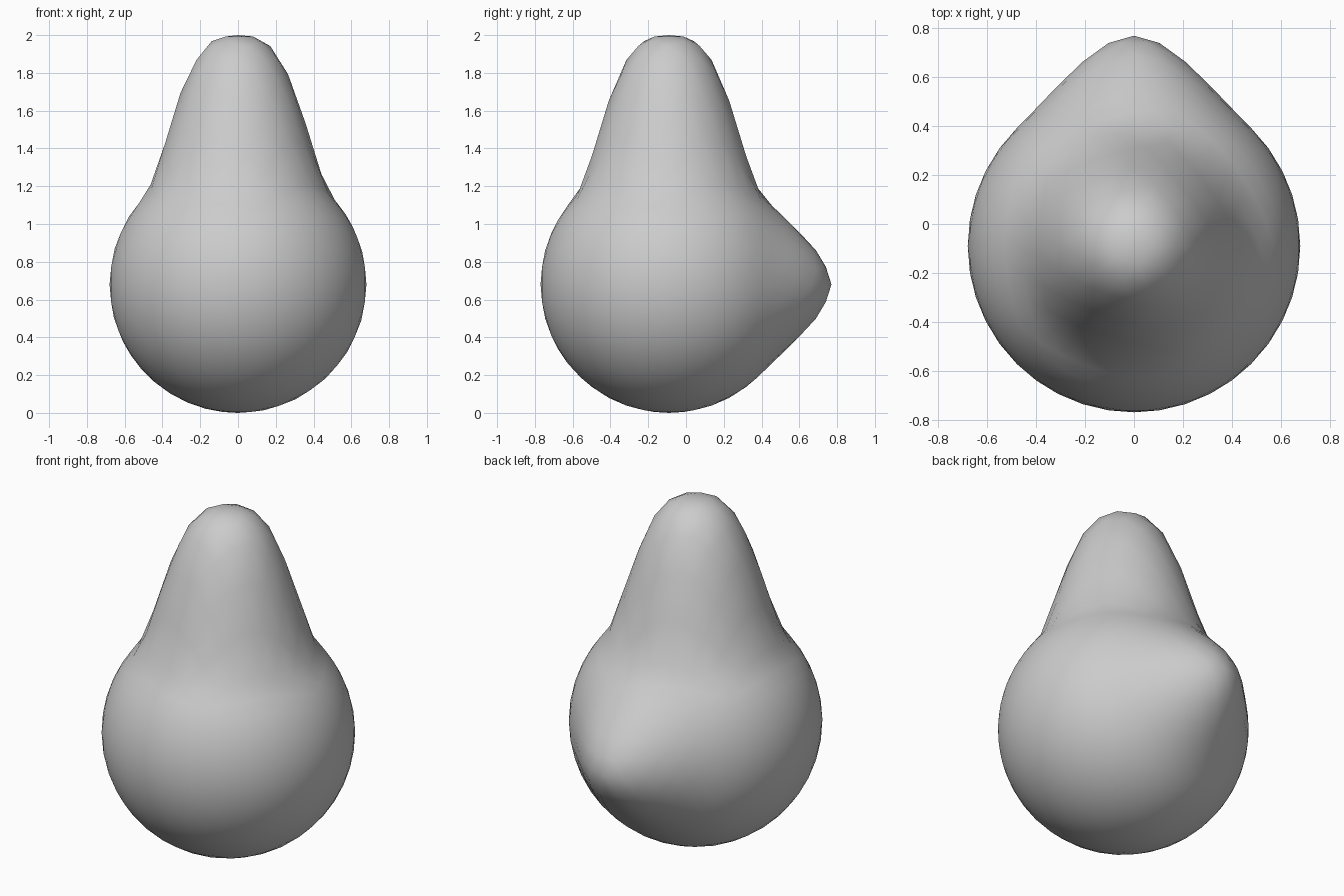
import bpy
import bmesh
from mathutils import Vector

cube = bpy.data.objects.get("Cube")
if cube:
    bpy.data.objects.remove(cube)

RADIUS = 0.68


def pull(bm, axis, amount, reach, power):
    """Draw the surface out along an axis with a soft falloff around it."""
    for v in bm.verts:
        along = v.co.dot(axis)
        if along <= 0:
            continue
        off = (v.co - axis * along).length
        t = max(0.0, 1 - (off / reach) ** power)
        v.co += axis * amount * t * t * (3 - 2 * t)


# Plain grey surface
grey = bpy.data.materials.new("plain grey")
grey.use_nodes = True
colour = (0.6, 0.6, 0.6, 1)
grey.diffuse_color = colour
grey.node_tree.nodes["Principled BSDF"].inputs["Base Color"].default_value = colour

# Round body with a tall neck on top and a small bulge at the back
bm = bmesh.new()
bmesh.ops.create_icosphere(bm, subdivisions=4, radius=RADIUS)
pull(bm, Vector((0, 1, 0)), 0.18, 0.48, 1.0)
pull(bm, Vector((0, 0, 1)), 0.64, 0.5, 1.8)
bmesh.ops.translate(bm, verts=bm.verts, vec=(0, -0.09, RADIUS))
for f in bm.faces:
    f.smooth = True

mesh = bpy.data.meshes.new("pear_body")
bm.to_mesh(mesh)
bm.free()
mesh.materials.append(grey)
body = bpy.data.objects.new("pear_body", mesh)
bpy.context.collection.objects.link(body)
